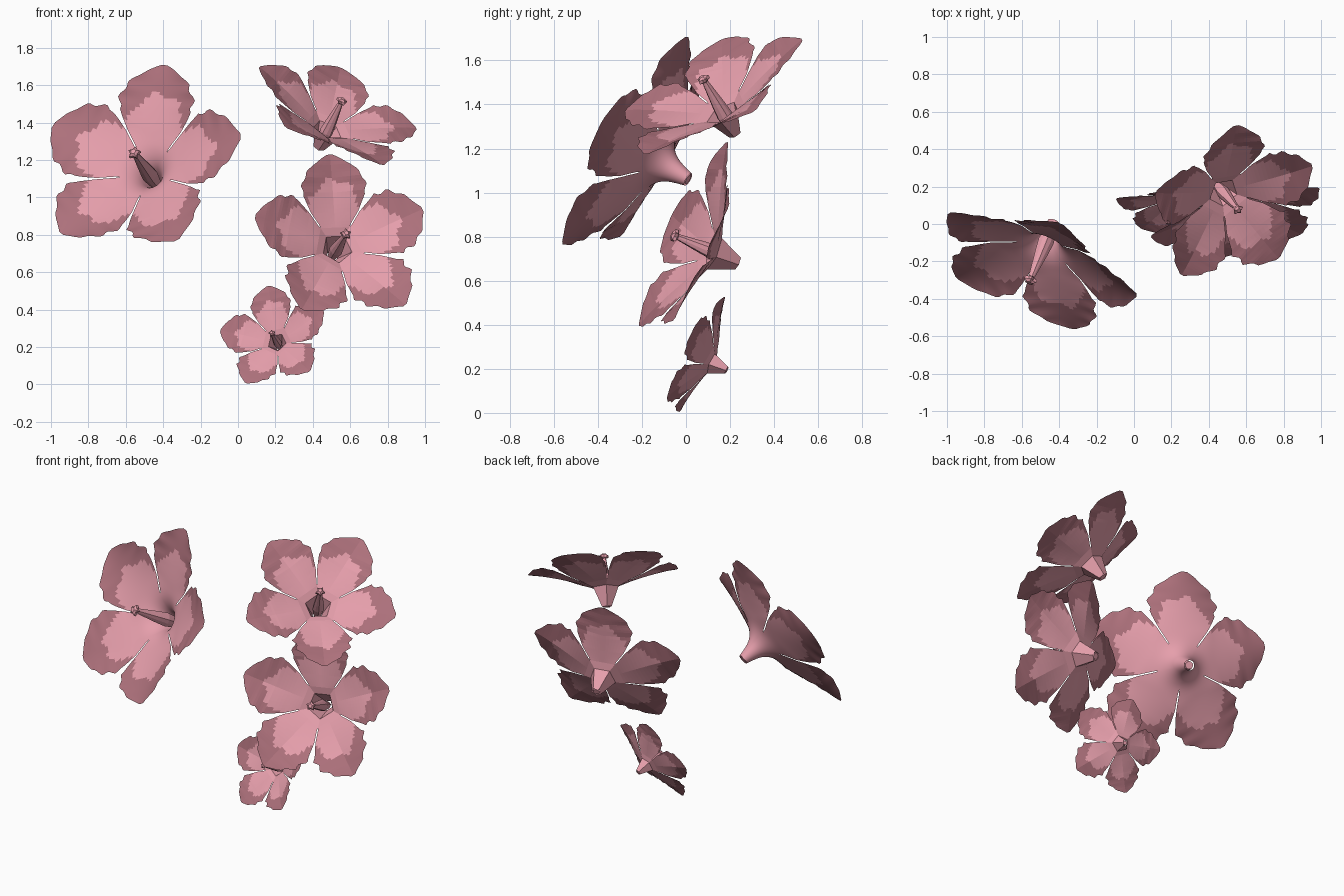
import bpy, bmesh, math
from mathutils import Vector, Matrix

if "Cube" in bpy.data.objects:
    bpy.data.objects.remove(bpy.data.objects["Cube"])

T36 = math.tan(math.radians(36))


def material(name, rgb):
    m = bpy.data.materials.new(name)
    m.diffuse_color = (*rgb, 1)
    m.use_nodes = True
    m.node_tree.nodes["Principled BSDF"].inputs["Base Color"].default_value = m.diffuse_color
    return m


LIGHT = material("light_pink", (0.79, 0.345, 0.41))
DARK = material("dusky_rose", (0.42, 0.165, 0.2))

# Petal stations: radius, height, half width, lift of the side edges
ROWS = [(0.03, 0.0, 0.0218, 0), (0.08, 0.145, 0.0581, 0), (0.13, 0.172, 0.0945, 0),
        (0.22, 0.202, 0.155, 0.01), (0.34, 0.24, 0.212, 0.03), (0.43, 0.265, 0.192, 0.035),
        (0.51, 0.285, 0.122, 0.02), (0.575, 0.298, 0.018, 0)]
# The smooth flower has a slimmer throat that flares gradually
SMOOTH_ROWS = [ROWS[0], (0.06, 0.1, 0.0436, 0), (0.12, 0.163, 0.0872, 0)] + ROWS[3:]
SUB, COLS = 5, 16


def station(rows, i, f, smooth):
    """Point between two stations, straight or as a smooth curve."""
    n = len(rows) - 1
    p = [Vector(rows[min(max(i + k, 0), n)]) for k in (-1, 0, 1, 2)]
    if not smooth:
        return p[1].lerp(p[2], f)
    return 0.5 * (2 * p[1] + (p[2] - p[0]) * f + (2 * p[0] - 5 * p[1] + 4 * p[2] - p[3]) * f * f
                  + (3 * p[1] - p[0] - 3 * p[2] + p[3]) * f ** 3)


def finish(bm, name, matrix, smooth):
    me = bpy.data.meshes.new(name)
    bm.to_mesh(me)
    bm.free()
    me.materials.append(LIGHT)
    me.materials.append(DARK)
    ob = bpy.data.objects.new(name, me)
    bpy.context.collection.objects.link(ob)
    ob.matrix_world = matrix
    if smooth:
        me.polygons.foreach_set("use_smooth", [True] * len(me.polygons))
    return ob


def petals(name, matrix, smooth):
    bm = bmesh.new()
    rows = SMOOTH_ROWS if smooth else ROWS
    lines = [station(rows, i, k / SUB, smooth) for i in range(len(rows) - 1) for k in range(SUB)]
    lines.append(Vector(rows[-1]))
    for p in range(5):
        turn = Matrix.Rotation(p * math.tau / 5, 3, 'Z')
        grid = []
        for r, h, w, lift in lines:
            # slit between neighbours, and a wavy outer edge
            w = min(w, r * T36 - (0.005 if r > 0.14 else 0))
            if r > 0.34:
                w *= 1 + 0.06 * math.sin(r * 70 + p)
            row = []
            for c in range(COLS + 1):
                u = 2 * c / COLS - 1
                x, y = r, w * u
                if smooth:  # round the throat
                    b = min(max((0.22 - r) / 0.1, 0), 1)
                    k = 1 + b * (1.05 * r / math.hypot(x, y) - 1)
                    x, y = x * k, y * k
                cup = u * u if smooth else abs(u)
                row.append(bm.verts.new(turn @ Vector((x, y, h + lift * cup))))
            grid.append(row)
        for i in range(len(grid) - 1):
            for c in range(COLS):
                f = bm.faces.new((grid[i][c], grid[i + 1][c], grid[i + 1][c + 1], grid[i][c + 1]))
                # dusky border with a ragged inner edge
                u = 2 * (c + 0.5) / COLS - 1
                r = (lines[i][0] + lines[i + 1][0]) / 2
                limit = 0.415 - 0.19 * u * u + 0.018 * math.sin(9 * u + 2 * p)
                f.material_index = 1 if r > limit else 0
    bmesh.ops.remove_doubles(bm, verts=bm.verts, dist=0.0005)
    return finish(bm, name, matrix, smooth)


def stamen(name, matrix):
    bm = bmesh.new()
    # tapered column ending in a small star-shaped knob
    profile = [(0.026, 0), (0.045, 0.13), (0.038, 0.2), (0.017, 0.36),
               (0.036, 0.368), (0.036, 0.385), (0.015, 0.397)]
    rings = []
    for k, (r, h) in enumerate(profile):
        ring = []
        for a in range(10):
            q = r * (0.62 if a % 2 and k in (4, 5) else 0.9 if a % 2 else 1)
            t = a * math.tau / 10
            ring.append(bm.verts.new((q * math.cos(t), q * math.sin(t), h)))
        rings.append(ring)
    for lo, hi in zip(rings, rings[1:]):
        for a in range(10):
            b = (a + 1) % 10
            bm.faces.new((lo[a], lo[b], hi[b], hi[a]))
    bm.faces.new(rings[0][::-1])
    bm.faces.new(rings[-1])
    return finish(bm, name, matrix, False)


def flower(name, base, facing, top, scale, smooth=False):
    z = Vector(facing).normalized()
    x = Vector(top)
    x = (x - z * x.dot(z)).normalized()
    y = z.cross(x)
    m = Matrix.Translation(base) @ Matrix((x, y, z)).transposed().to_4x4() @ Matrix.Scale(scale, 4)
    petals(name + "_petals", m, smooth)
    stamen(name + "_stamen", m)


# Name, throat end, facing direction, direction of one petal tip, size
flower("large_flower", (-0.43, 0.01, 1.06), (-0.33, -0.82, 0.47), (0.03, -0.02, 0.65), 1.0, True)
flower("upper_flower", (0.432, 0.223, 1.265), (0.39, -0.46, 0.797), (0.015, 0.436, 0.232), 0.83)
flower("middle_flower", (0.50, 0.235, 0.68), (0.24, -0.89, 0.386), (-0.01, -0.045, 0.535), 0.85)
flower("small_flower", (0.226, 0.185, 0.195), (-0.23, -0.89, 0.40), (-0.06, -0.005, 0.315), 0.52)
